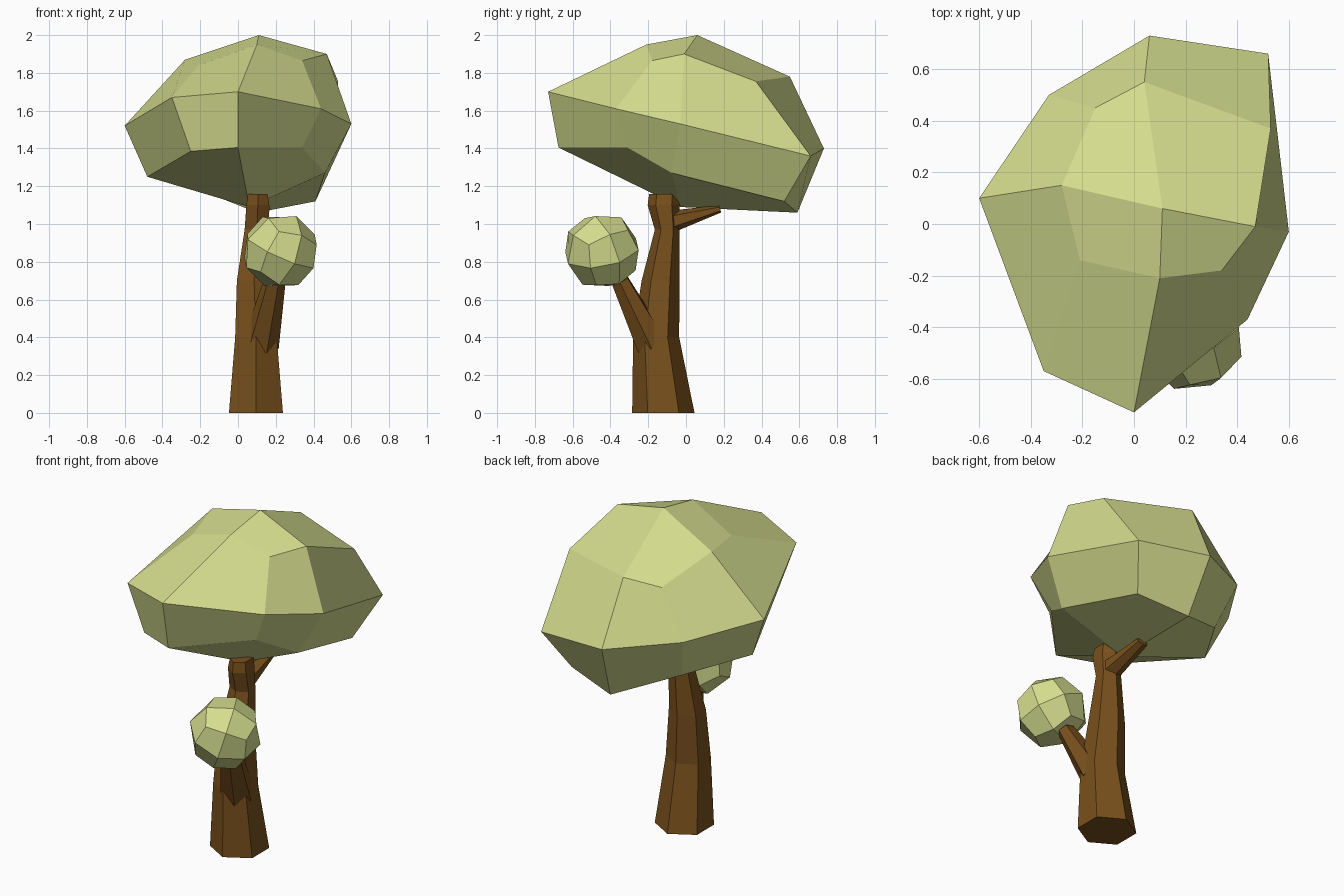
import bpy, bmesh, math
from mathutils import Vector, Matrix, Euler

if "Cube" in bpy.data.objects:
    bpy.data.objects.remove(bpy.data.objects["Cube"])


def material(name, rgb):
    m = bpy.data.materials.new(name)
    m.diffuse_color = (*rgb, 1)
    m.use_nodes = True
    m.node_tree.nodes["Principled BSDF"].inputs["Base Color"].default_value = m.diffuse_color
    return m


LEAF = material("leaf_green", (0.66, 0.72, 0.27))
BARK = material("bark_brown", (0.19, 0.08, 0.012))


def finish(bm, name, mat):
    bmesh.ops.recalc_face_normals(bm, faces=bm.faces[:])
    me = bpy.data.meshes.new(name)
    bm.to_mesh(me)
    bm.free()
    me.materials.append(mat)
    ob = bpy.data.objects.new(name, me)
    bpy.context.collection.objects.link(ob)
    return ob


def grid_cube():
    """Cube with each side split 2 x 2, so coordinates are -1, 0 or 1."""
    bm = bmesh.new()
    bmesh.ops.create_cube(bm, size=2)
    bmesh.ops.subdivide_edges(bm, edges=bm.edges[:], cuts=1, use_grid_fill=True)
    return bm


def tube(name, rings, mat, upright=False, sides=6):
    """Loft hexagonal rings given as (centre, rx, ry)."""
    bm = bmesh.new()
    axis = Vector(rings[-1][0]) - Vector(rings[0][0])
    rot = Matrix.Identity(3) if upright else axis.to_track_quat('Z', 'Y').to_matrix()
    loops = []
    for c, rx, ry in rings:
        loop = []
        for i in range(sides):
            a = math.tau * i / sides
            loop.append(bm.verts.new(Vector(c) + rot @ Vector((rx * math.sin(a), ry * math.cos(a), 0))))
        loops.append(loop)
    for a, b in zip(loops, loops[1:]):
        for i in range(sides):
            j = (i + 1) % sides
            bm.faces.new((a[i], a[j], b[j], b[i]))
    bm.faces.new(loops[0])
    bm.faces.new(loops[-1])
    return finish(bm, name, mat)


# Large crown: grid cube pulled to shape, rows run left to right, front to back
LAYERS = {
    -1: [(-.25, -.55, 1.385), (0, -.675, 1.405), (.34, -.31, 1.405),
         (-.48, .04, 1.25), (.06, -.03, 1.09), (.46, -.075, 1.27),
         (-.25, .40, 1.20), (.10, .59, 1.06), (.41, .52, 1.12)],
    0: [(-.35, -.57, 1.67), (0, -.73, 1.70), (.44, -.37, 1.61),
        (-.60, .10, 1.52), (0, 0, 1.5), (.60, -.03, 1.53),
        (-.33, .50, 1.46), (.06, .73, 1.40), (.52, .66, 1.36)],
    1: [(-.21, -.14, 1.84), (.10, -.21, 1.95), (.34, -.18, 1.865),
        (-.28, .15, 1.87), (.11, .06, 2.0), (.47, -.01, 1.90),
        (-.15, .45, 1.73), (.04, .55, 1.78), (.53, .37, 1.755)],
}
bm = grid_cube()
for v in bm.verts:
    x, y, z = (round(c) for c in v.co)
    v.co = LAYERS[z][(y + 1) * 3 + x + 1]
finish(bm, "large_crown", LEAF)

# Small crown: the same grid cube rounded into a ball
bm = grid_cube()
turn = Euler((0.35, 0.3, 0.5)).to_matrix()
for v in bm.verts:
    v.co = Vector((.225, -.445, .857)) + turn @ v.co.normalized() * 0.206
finish(bm, "small_crown", LEAF)

# Trunk
tube("trunk", [((.095, -.12, 0), .165, .165),
               ((.095, -.158, .40), .127, .122),
               ((.085, -.135, .70), .105, .10),
               ((.10, -.10, .97), .075, .065),
               ((.105, -.118, 1.10), .07, .085),
               ((.105, -.115, 1.16), .06, .08)], BARK, upright=True)

# Branches
tube("front_branch", [((.12, -.18, .36), .10, .09),
                      ((.195, -.35, .70), .06, .05)], BARK)
tube("back_branch", [((.10, -.09, 1.01), .065, .06),
                     ((.09, .18, 1.08), .04, .02)], BARK)
